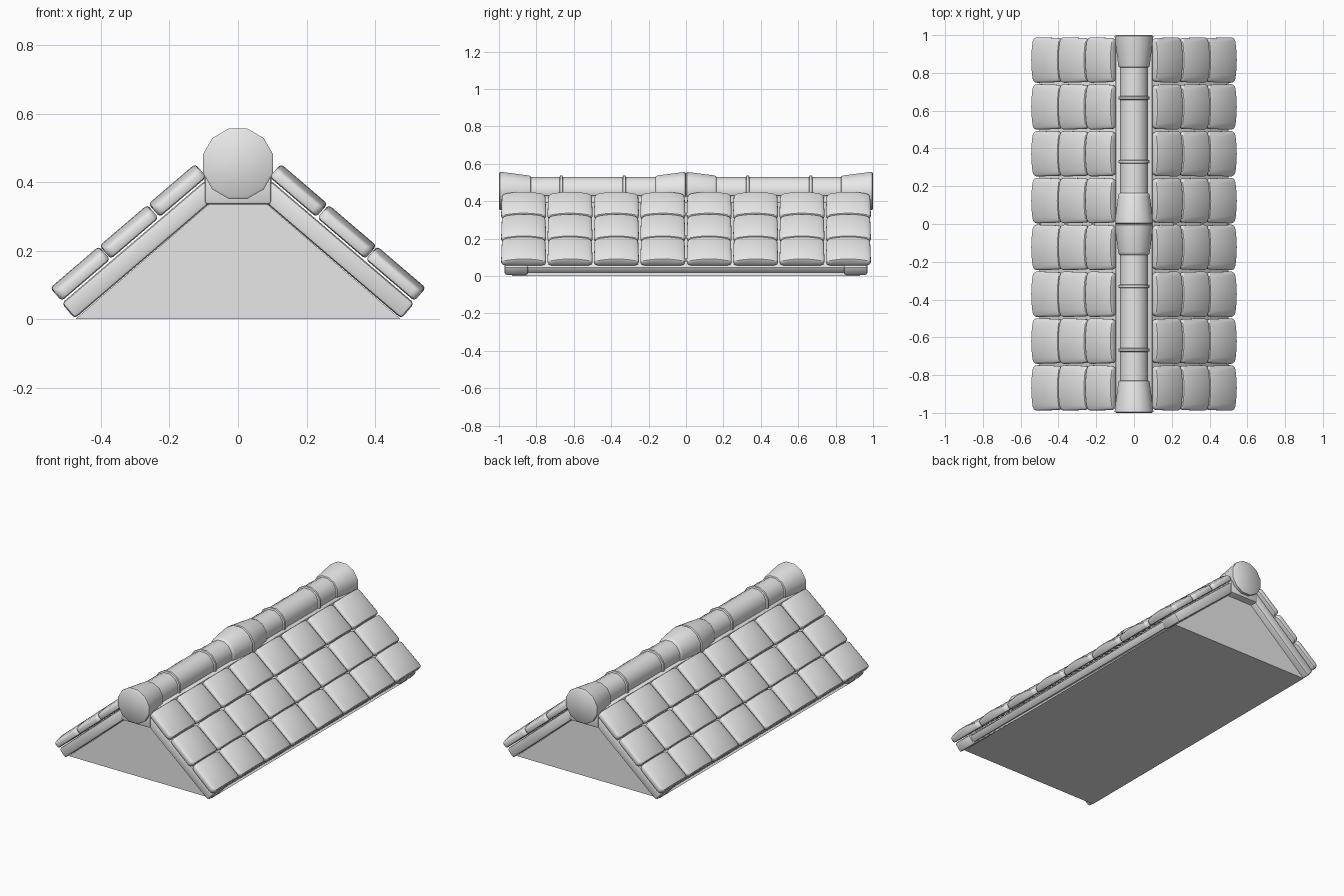
import bpy, bmesh, math

cube = bpy.data.objects.get("Cube")
if cube:
    bpy.data.objects.remove(cube, do_unlink=True)

stone = bpy.data.materials.new("plain_grey")
stone.use_nodes = True
GREY = (0.8, 0.8, 0.8, 1)
stone.diffuse_color = GREY
stone.node_tree.nodes["Principled BSDF"].inputs["Base Color"].default_value = GREY

ANGLE = math.radians(42)
COS, SIN = 0.76, 0.65


def on_slope(t, y, n):
    """Down-slope distance, length and height off the slope to world position."""
    return (COS * t + SIN * n, y, COS * n - SIN * t)


def finish(name, bm, slope=False, mirror=None):
    if slope:
        for v in bm.verts:
            v.co = on_slope(*v.co)
    bmesh.ops.recalc_face_normals(bm, faces=bm.faces)
    mesh = bpy.data.meshes.new(name)
    bm.to_mesh(mesh)
    bm.free()
    mesh.materials.append(stone)
    obj = bpy.data.objects.new(name, mesh)
    bpy.context.collection.objects.link(obj)
    bpy.ops.object.select_all(action='DESELECT')
    obj.select_set(True)
    bpy.context.view_layer.objects.active = obj
    bpy.ops.object.shade_smooth_by_angle(angle=ANGLE)
    if mirror:
        mod = obj.modifiers.new("mirror", 'MIRROR')
        mod.use_axis = mirror
        mod.use_clip = False
        mod.use_mirror_merge = False
    return obj


def bevel(bm, edges, size, segments=2):
    bmesh.ops.bevel(bm, geom=edges, offset=size, segments=segments,
                    profile=0.5, affect='EDGES', clamp_overlap=True)


def sharp_edges(bm):
    bm.normal_update()
    return [e for e in bm.edges if e.is_manifold and e.calc_face_angle(0) > ANGLE]


def box(name, x, y, z, size, slope=False, mirror=None):
    bm = bmesh.new()
    bmesh.ops.create_cube(bm, size=1)
    for v in bm.verts:
        v.co = [r[0] + (c + 0.5) * (r[1] - r[0]) for c, r in zip(v.co, (x, y, z))]
    bevel(bm, bm.edges[:], size)
    return finish(name, bm, slope, mirror)


def prism(bm, outline, depth_axis_start, depth_axis_end, axis):
    """Extrude a flat outline between two positions on the given axis."""
    def place(p, d):
        return (d, *p) if axis == 'X' else (p[0], d, p[1])
    a = [bm.verts.new(place(p, depth_axis_start)) for p in outline]
    b = [bm.verts.new(place(p, depth_axis_end)) for p in outline]
    bm.faces.new(a)
    bm.faces.new(b[::-1])
    for i in range(len(a)):
        j = (i + 1) % len(a)
        bm.faces.new((a[i], b[i], b[j], a[j]))
    bmesh.ops.recalc_face_normals(bm, faces=bm.faces)


def tile_row(name, t0, t1):
    """Domed, slightly tapered tiles, repeated along the roof on both slopes."""
    half, base, side, rise = 0.121, 0.375, 0.409, 0.017
    first, pitch, steps = -0.868, 0.248, 6
    arch = [(half * c, side + rise * (1 - c * c))
            for c in (1 - 2 * i / steps for i in range(steps + 1))]
    bm = bmesh.new()
    prism(bm, [(-half, base), (half, base)] + arch, t0, t1, 'X')
    for v in bm.verts:
        if v.co.x < (t0 + t1) / 2:
            v.co.y *= 0.96
    corners = [e for e in bm.edges
               if abs(e.verts[0].co.z - e.verts[1].co.z) > 0.03]
    bevel(bm, corners, 0.022, 3)
    bevel(bm, sharp_edges(bm), 0.01)
    bmesh.ops.translate(bm, vec=(0, first, 0), verts=bm.verts)
    obj = finish(name, bm, True)
    rows = obj.modifiers.new("along_roof", 'ARRAY')
    rows.count = 8
    rows.use_relative_offset = False
    rows.use_constant_offset = True
    rows.constant_offset_displace = (0, pitch, 0)
    obj.modifiers.new("mirror", 'MIRROR').use_mirror_merge = False


def lathe(name, profile, mirror=None):
    """Twelve-sided turned piece around the ridge line."""
    sides, height = 12, 0.454
    bm = bmesh.new()
    rings = []
    for y, r in profile:
        angles = [math.tau * (i + 0.5) / sides for i in range(sides)]
        rings.append([bm.verts.new((r * math.cos(a), y, height + r * math.sin(a)))
                      for a in angles])
    for lo, hi in zip(rings, rings[1:]):
        for i in range(sides):
            j = (i + 1) % sides
            bm.faces.new((lo[i], lo[j], hi[j], hi[i]))
    bm.faces.new(rings[0])
    bm.faces.new(rings[-1])
    return finish(name, bm, False, mirror)


# Solid gable body
body = bmesh.new()
prism(body, [(-0.475, 0), (0.475, 0), (0.08, 0.34), (-0.08, 0.34)], -0.93, 0.93, 'Y')
finish("gable_body", body)

# Roof boards and end rafters under the tiles
BOTH = (True, True, False)
SIDES = (True, False, False)
ENDS = (False, True, False)
box("roof_board", (-0.2, 0.352), (-0.9, 0.9), (0.32, 0.362), 0.008, True, SIDES)
box("end_rafter", (-0.19, 0.361), (-0.97, -0.845), (0.311, 0.37), 0.011, True, BOTH)
box("ridge_beam", (-0.098, 0.098), (-0.975, 0.975), (0.335, 0.43), 0.01)

# Tiles
tile_row("lower_tiles", 0.17, 0.357)
tile_row("middle_tiles", -0.016, 0.168)
tile_row("upper_tiles", -0.2, -0.02)

# Ridge tube with collars and flared caps
lathe("ridge_tube", [(-0.95, 0.077), (0.95, 0.077)])
lathe("end_cap", [(-1, 0.098), (-0.994, 0.106), (-0.98, 0.105), (-0.845, 0.087),
                  (-0.832, 0.084), (-0.828, 0.076)], ENDS)
lathe("middle_cap", [(-0.165, 0.076), (-0.16, 0.083), (-0.148, 0.087),
                     (-0.02, 0.104), (-0.006, 0.105), (0, 0.098)], ENDS)
for label, y in (("inner", 0.33), ("outer", 0.667)):
    lathe(label + "_collar", [(y - 0.01, 0.076), (y - 0.006, 0.086),
                              (y + 0.006, 0.086), (y + 0.01, 0.076)], ENDS)
